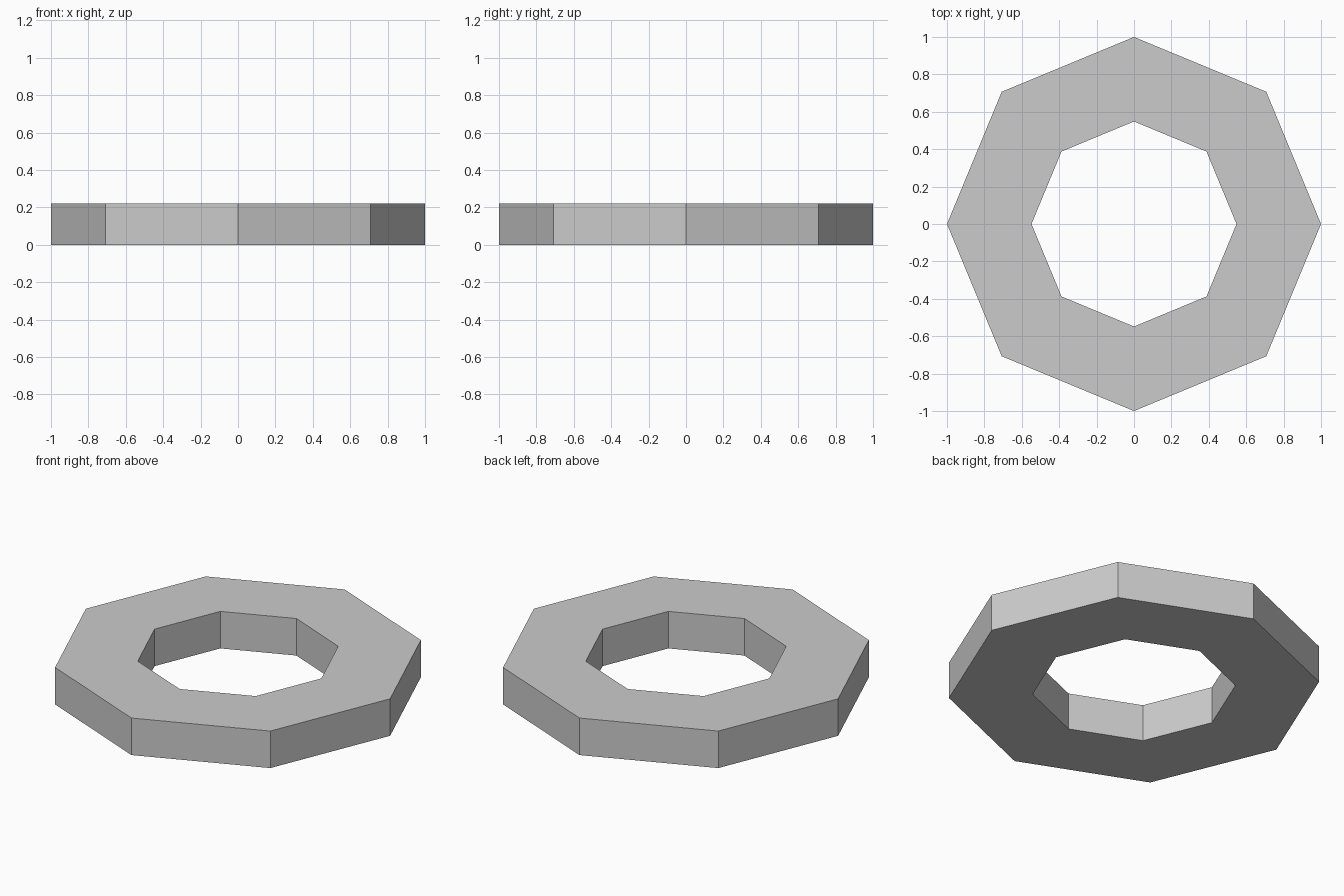
import bpy, bmesh, math

if "Cube" in bpy.data.objects:
    bpy.data.objects.remove(bpy.data.objects["Cube"])

SIDES, OUTER, INNER, HEIGHT = 8, 1.0, 0.548, 0.22

bm = bmesh.new()


def ring(radius, z):
    """One octagonal loop of vertices."""
    return [bm.verts.new((radius * math.cos(2 * math.pi * i / SIDES),
                          radius * math.sin(2 * math.pi * i / SIDES), z))
            for i in range(SIDES)]


# Rectangular section swept around eight corners
loops = [ring(OUTER, 0), ring(OUTER, HEIGHT), ring(INNER, HEIGHT), ring(INNER, 0)]
for k in range(4):
    a, b = loops[k], loops[(k + 1) % 4]
    for i in range(SIDES):
        j = (i + 1) % SIDES
        bm.faces.new((a[i], a[j], b[j], b[i]))
bmesh.ops.recalc_face_normals(bm, faces=bm.faces)

# Flat-shaded octagonal ring
mesh = bpy.data.meshes.new("octagonal_ring")
bm.to_mesh(mesh)
bm.free()
bpy.context.collection.objects.link(bpy.data.objects.new("octagonal_ring", mesh))
